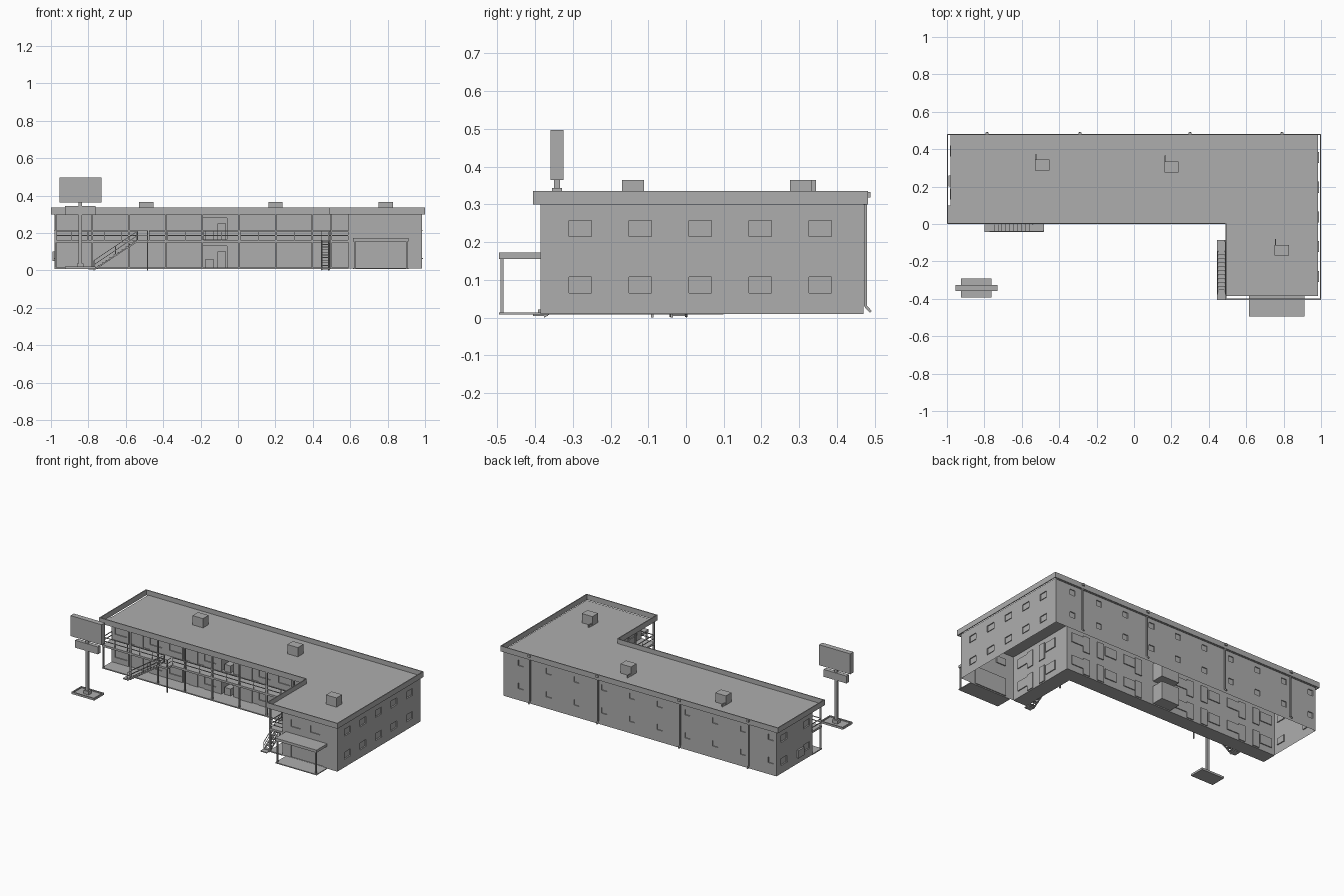
import bpy
import bmesh
import math
from mathutils import Matrix, Vector

default_cube = bpy.data.objects.get("Cube")
if default_cube:
    bpy.data.objects.remove(default_cube, do_unlink=True)

# One flat colour for everything
grey = bpy.data.materials.new("plain_grey")
grey.use_nodes = True
grey.diffuse_color = (0.42, 0.42, 0.42, 1)
grey.node_tree.nodes["Principled BSDF"].inputs["Base Color"].default_value = grey.diffuse_color


def finish(name, mesh_data):
    mesh = bpy.data.meshes.new(name)
    mesh_data.to_mesh(mesh)
    mesh_data.free()
    mesh.materials.append(grey)
    part = bpy.data.objects.new(name, mesh)
    bpy.context.scene.collection.objects.link(part)
    return part


def add_box(mesh_data, x, y, z):
    """Add a box from three (low, high) ranges."""
    centre = Vector([(low + high) / 2 for low, high in (x, y, z)])
    size = Vector([high - low for low, high in (x, y, z)])
    matrix = Matrix.Translation(centre) @ Matrix.Diagonal(size).to_4x4()
    bmesh.ops.create_cube(mesh_data, size=1, matrix=matrix)


def add_bar(mesh_data, start, end, width=0.004):
    """Add a square bar between two points."""
    start, end = Vector(start), Vector(end)
    along = end - start
    turn = along.to_track_quat("Z", "Y").to_matrix().to_4x4()
    scale = Matrix.Diagonal((width, width, along.length, 1))
    matrix = Matrix.Translation((start + end) / 2) @ turn @ scale
    bmesh.ops.create_cube(mesh_data, size=1, matrix=matrix)


def boxes(name, *ranges):
    mesh_data = bmesh.new()
    for x, y, z in ranges:
        add_box(mesh_data, x, y, z)
    return finish(name, mesh_data)


BASE, TOP = 0.01, 0.305
FLOORS = (0.015, 0.165)


def wall(name, start, end, openings):
    """Single wall sheet with recessed openings (u0, u1, z0, z1, depth)."""
    start, end = Vector((*start, 0)), Vector((*end, 0))
    along = (end - start).normalized()
    inward = Vector((-along.y, along.x, 0))
    us = sorted({0, (end - start).length, *[u for o in openings for u in o[:2]]})
    zs = sorted({BASE, TOP, *[z for o in openings for z in o[2:4]]})
    mesh_data = bmesh.new()

    def point(u, z, depth):
        return mesh_data.verts.new(start + along * u + inward * depth + Vector((0, 0, z)))

    def depth_at(u, z):
        return next((o[4] for o in openings if o[0] < u < o[1] and o[2] < z < o[3]), 0)

    for u0, u1 in zip(us, us[1:]):
        for z0, z1 in zip(zs, zs[1:]):
            depth = depth_at((u0 + u1) / 2, (z0 + z1) / 2)
            corners = [(u0, z0), (u1, z0), (u1, z1), (u0, z1)]
            mesh_data.faces.new([point(*c, depth) for c in corners])
    # Reveals around every opening
    for u0, u1, z0, z1, depth in openings:
        corners = [(u0, z0), (u1, z0), (u1, z1), (u0, z1)]
        for a, b in zip(corners, corners[1:] + corners[:1]):
            mesh_data.faces.new([point(*a, 0), point(*b, 0), point(*b, depth), point(*a, depth)])
    bmesh.ops.remove_doubles(mesh_data, verts=mesh_data.verts, dist=0.0001)
    return finish(name, mesh_data)


def windows(centres, width, height, sill):
    half = width / 2
    return [(c - half, c + half, f + sill, f + sill + height, 0.006) for c in centres for f in FLOORS]


def room_front(u, flipped):
    """A door and a wide window on both floors of one room bay."""
    door, window = (0.03, 0.08) if flipped else (0.12, 0.025)
    result = []
    for f in FLOORS:
        result.append((u + door, u + door + 0.048, f, f + 0.105, 0.006))
        result.append((u + window, u + window + 0.085, f + 0.035, f + 0.095, 0.006))
    return result


# Outer walls
BAY = 0.196
LEFT, RIGHT, BACK, FRONT = -0.98, 0.985, 0.47, -0.385
WING, COURT = 0.59, 0.1
side_centres = [0.105 + 0.159 * i for i in range(5)]
wall("right_wall", (RIGHT, FRONT), (RIGHT, BACK), windows(side_centres, 0.06, 0.042, 0.05))
back_centres = [0.125 + 0.2 * i for i in range(10)]
wall("back_wall", (RIGHT, BACK), (LEFT, BACK), windows(back_centres, 0.038, 0.036, 0.07))
wall("left_wall", (LEFT, BACK), (LEFT, COURT), windows([0.08, 0.31], 0.06, 0.042, 0.05))

# Courtyard walls with room doors, windows and a vending alcove
alcove_bay = 4
court_openings = [(0.79, 0.92, f, f + 0.115, 0.08) for f in FLOORS]
for bay in range(8):
    if bay != alcove_bay:
        court_openings += room_front(bay * BAY, bay % 2)
wall("court_wall", (LEFT, COURT), (WING, COURT), court_openings)
wing_openings = room_front(0.08, False) + room_front(0.08 + BAY, True)
wall("wing_court_wall", (WING, COURT), (WING, FRONT), wing_openings)
upper = [o for o in windows([0.095, 0.235], 0.07, 0.045, 0.05) if o[2] > 0.15]
wall("wing_front_wall", (WING, FRONT), (RIGHT, FRONT), upper + [(0.06, 0.29, 0.015, 0.13, 0.006)])

# Machines in the alcove
boxes("vending_machines", *[
    item for f in FLOORS for item in (
        ((-0.175, -0.13), (0.11, 0.16), (f, f + 0.045)),
        ((-0.11, -0.065), (0.11, 0.16), (f, f + 0.085)))])

# Sills and a service panel on the end walls
sills = bmesh.new()
for f in FLOORS:
    for c in side_centres:
        add_box(sills, (RIGHT, RIGHT + 0.003), (FRONT + c - 0.03, FRONT + c + 0.03), (f + 0.047, f + 0.05))
    for c in (0.39, 0.16):
        add_box(sills, (LEFT - 0.003, LEFT), (c - 0.03, c + 0.03), (f + 0.047, f + 0.05))
finish("window_sills", sills)
boxes("service_panel", ((LEFT - 0.012, LEFT), (0.2, 0.26), (0.05, 0.1)))

# Roof deck and parapet
boxes("roof_deck",
      ((LEFT, RIGHT), (COURT, BACK + 0.005), (0.298, TOP)),
      ((-0.995, RIGHT), (0.002, COURT), (0.298, TOP)),
      ((0.492, RIGHT), (FRONT, 0.002), (0.298, TOP)))
outline = [(-1, 0.482), (-1, 0), (0.488, 0), (0.488, -0.405), (1, -0.405), (1, 0.482)]
parapet = bmesh.new()
thin = 0.006
for (ax, ay), (bx, by) in zip(outline, outline[1:] + outline[:1]):
    xs, ys = sorted((ax, bx)), sorted((ay, by))
    # Keep each strip inside the outline
    if ax == bx:
        side = -thin if ax == 1 else thin
        xs = sorted((ax, ax + side))
    else:
        side = -thin if ay > COURT else thin
        ys = sorted((ay, ay + side))
    add_box(parapet, xs, ys, (0.3, 0.335))
finish("parapet", parapet)

# Roof units with a small vent pipe
for i, (x, y) in enumerate([(-0.49, 0.315), (0.2, 0.305), (0.79, -0.14)]):
    boxes(f"roof_unit_{i + 1}",
          ((x - 0.038, x + 0.038), (y - 0.029, y + 0.029), (TOP, 0.365)),
          ((x - 0.036, x - 0.03), (y + 0.029, y + 0.06), (TOP, 0.32)))

# Walkways on both floors
for name, low, high in (("ground_walkway", 0.008, 0.015), ("upper_walkway", 0.15, 0.163)):
    boxes(name,
          ((LEFT, WING), (0.003, COURT), (low, high)),
          ((0.492, WING), (FRONT, 0.003), (low, high)))

# Posts along the walkways
posts = bmesh.new()
edge, wing_edge = 0.008, 0.498
post_spots = [(LEFT + 0.005 + BAY * i, edge) for i in range(8)]
post_spots += [(wing_edge, y) for y in (edge, -0.19, -0.38)]
for x, y in post_spots:
    add_bar(posts, (x, y, BASE), (x, y, 0.3), 0.009)
finish("walkway_posts", posts)

# Railings, left open at the stair landings
railing = bmesh.new()
runs = [((LEFT, COURT), (LEFT, edge)), ((LEFT, edge), (-0.535, edge)), ((-0.475, edge), (wing_edge, edge)),
        ((wing_edge, edge), (wing_edge, -0.085)), ((wing_edge, -0.145), (wing_edge, -0.38)),
        ((wing_edge, -0.38), (WING, -0.38))]
for a, b in runs:
    for z in (0.187, 0.211):
        add_bar(railing, (*a, z), (*b, z))
    steps = max(1, round((Vector(b) - Vector(a)).length / 0.098))
    for i in range(steps + 1):
        spot = Vector(a).lerp(Vector(b), i / steps)
        add_bar(railing, (*spot, 0.16), (*spot, 0.211), 0.003)
finish("walkway_railing", railing)


# Two matching outdoor stairs
def stair(name, location, turn):
    mesh_data = bmesh.new()
    run, rise, width, count = 0.23, 0.155, 0.045, 11
    for i in range(count):
        s, z = run * i / count, rise * (i + 1) / count
        add_box(mesh_data, (s, s + 0.022), (0, width), (z - 0.004, z))
    add_box(mesh_data, (run, run + 0.06), (0, width), (0.15, 0.163))
    add_box(mesh_data, (-0.03, 0.01), (0, width), (0.004, 0.01))
    for w in (0.002, width - 0.002):
        add_bar(mesh_data, (0, w, 0.004), (run, w, rise), 0.007)
        for h in (0.03, 0.053):
            add_bar(mesh_data, (0, w, h), (run, w, rise + h), 0.003)
        for t in (0, 0.5, 1):
            add_bar(mesh_data, (run * t, w, rise * t), (run * t, w, rise * t + 0.053), 0.003)
    # Landing rails and support
    for z in (0.187, 0.211):
        add_bar(mesh_data, (run, 0.002, z), (run + 0.06, 0.002, z), 0.003)
        add_bar(mesh_data, (run + 0.058, 0, z), (run + 0.058, width, z), 0.003)
    add_bar(mesh_data, (run + 0.056, 0.004, 0), (run + 0.056, 0.004, 0.211), 0.007)
    part = finish(name, mesh_data)
    part.location = location
    part.rotation_euler.z = turn


stair("front_stair", (-0.77, -0.042, 0), 0)
stair("wing_stair", (0.49, -0.375, 0), math.pi / 2)

# Entrance canopy on the wing
boxes("entrance_canopy", ((0.615, 0.912), (-0.495, FRONT), (0.155, 0.172)))
boxes("entrance_slab", ((0.615, 0.912), (-0.495, FRONT), (0.008, 0.014)))
boxes("canopy_posts", *[((x - 0.004, x + 0.004), (-0.492, -0.484), (BASE, 0.156)) for x in (0.625, 0.903)])

# Rear downpipes with kicked-out feet
pipes = bmesh.new()
for x in (-0.785, -0.29, 0.3, 0.79):
    add_bar(pipes, (x, 0.476, 0.3), (x, 0.476, 0.03), 0.008)
    add_bar(pipes, (x, 0.476, 0.03), (x, 0.49, 0.015), 0.007)
    add_box(pipes, (x - 0.008, x + 0.008), (0.48, 0.489), (0.318, 0.333))
finish("downpipes", pipes)

# Roadside sign: kerbed base, pole, lower panel and main board
SX, SY = -0.843, -0.342
sign_base = [((SX - 0.082, SX + 0.082), (SY - 0.05, SY + 0.05), (0.008, 0.014))]
for s in (-1, 1):
    sign_base.append(((SX - 0.082, SX + 0.082), sorted((SY + s * 0.05, SY + s * 0.042)), (0.008, 0.021)))
    sign_base.append((sorted((SX + s * 0.082, SX + s * 0.074)), (SY - 0.05, SY + 0.05), (0.008, 0.021)))
boxes("sign_base", *sign_base)
boxes("sign_pole",
      ((SX - 0.009, SX + 0.009), (SY - 0.008, SY + 0.008), (0.012, 0.37)),
      ((SX - 0.018, SX + 0.018), (SY - 0.016, SY + 0.016), (0.012, 0.036)))
boxes("sign_lower_panel", ((SX - 0.082, SX + 0.082), (SY - 0.013, SY + 0.013), (0.295, 0.343)))
boxes("sign_board", ((SX - 0.112, SX + 0.112), (SY - 0.017, SY + 0.017), (0.364, 0.497)))
